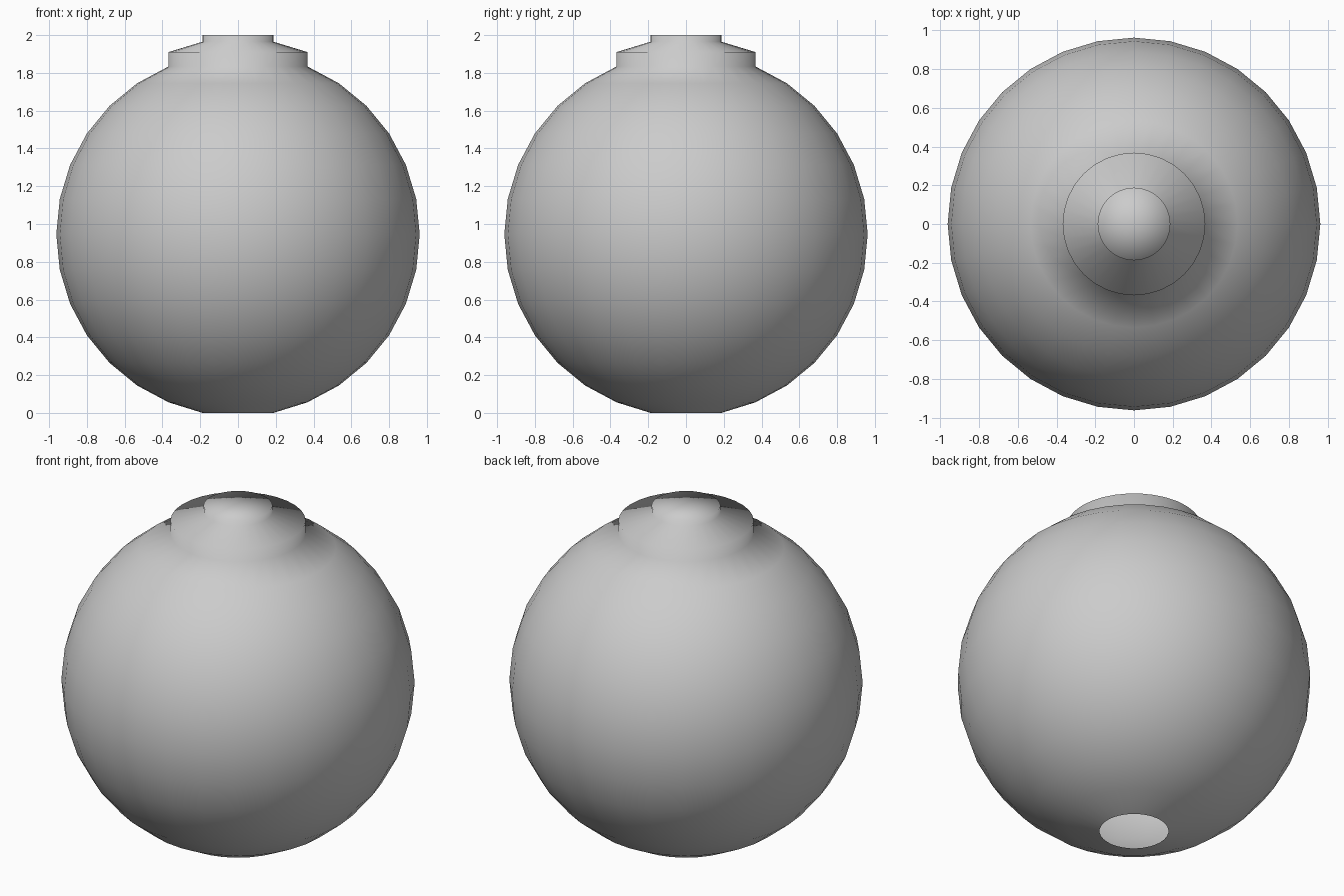
import bpy, bmesh, math

if "Cube" in bpy.data.objects:
    bpy.data.objects.remove(bpy.data.objects["Cube"])

SEG = 32
R, CZ = 0.962, 0.945

# Round body profile, bottom opening up to the collar
step = math.radians(11.25)
profile = [(R * math.cos(step * i), CZ + R * math.sin(step * i)) for i in range(-7, 7)]
profile[0] = (profile[0][0], 0.0)
r_collar, r_knob = R * math.cos(6 * step), R * math.cos(7 * step)
# Stepped collar and knob
profile += [(r_collar, 1.91), (r_knob, 1.965), (r_knob, 2.0)]

bm = bmesh.new()
rings = []
for r, z in profile:
    rings.append([bm.verts.new((r * math.cos(math.tau * k / SEG),
                                r * math.sin(math.tau * k / SEG), z)) for k in range(SEG)])
for low, high in zip(rings, rings[1:]):
    for k in range(SEG):
        n = (k + 1) % SEG
        bm.faces.new((low[k], low[n], high[n], high[k]))

# Knob top
tip = bm.verts.new((0, 0, 2.0))
for k in range(SEG):
    bm.faces.new((rings[-1][k], rings[-1][(k + 1) % SEG], tip))

for f in bm.faces:
    f.smooth = True
mesh = bpy.data.meshes.new("round_body")
bm.to_mesh(mesh)
bm.free()
body = bpy.data.objects.new("round_body", mesh)
bpy.context.collection.objects.link(body)
